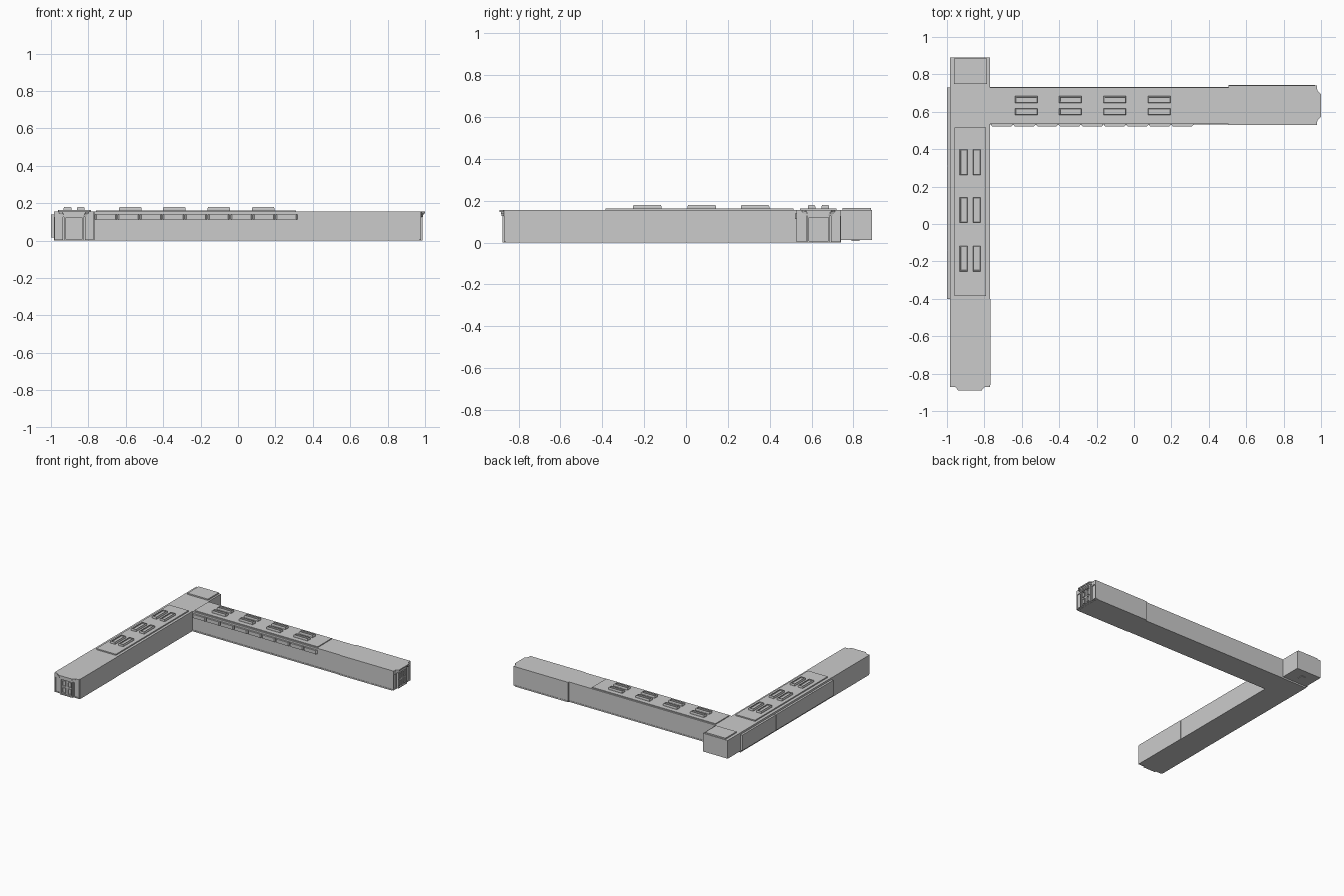
import bpy, bmesh

if "Cube" in bpy.data.objects:
    bpy.data.objects.remove(bpy.data.objects["Cube"])


def finish(bm, name):
    bmesh.ops.recalc_face_normals(bm, faces=bm.faces[:])
    me = bpy.data.meshes.new(name)
    bm.to_mesh(me)
    bm.free()
    ob = bpy.data.objects.new(name, me)
    bpy.context.collection.objects.link(ob)
    return ob


def add_prism(bm, pts, z0, z1):
    lo = [bm.verts.new((x, y, z0)) for x, y in pts]
    hi = [bm.verts.new((x, y, z1)) for x, y in pts]
    n = len(pts)
    bm.faces.new(lo[::-1])
    top = bm.faces.new(hi)
    for i in range(n):
        j = (i + 1) % n
        bm.faces.new((lo[i], lo[j], hi[j], hi[i]))
    return top


def add_box(bm, x0, x1, y0, y1, z0, z1):
    return add_prism(bm, [(x0, y0), (x1, y0), (x1, y1), (x0, y1)], z0, z1)


def box(name, *b):
    bm = bmesh.new()
    add_box(bm, *b)
    return finish(bm, name)


def skylight(name, cx, cy, w, d, z0):
    # raised kerb with a chamfered rim and sunken pane
    bm = bmesh.new()
    top = add_box(bm, cx - w/2, cx + w/2, cy - d/2, cy + d/2, z0 - 0.002, 0.173)
    bm.normal_update()
    for thick, depth in ((0.004, 0.006), (0.004, 0), (0.001, -0.008)):
        bmesh.ops.inset_individual(bm, faces=[top], thickness=thick, depth=depth)
        bm.normal_update()
    return finish(bm, name)


def facade(prefix, place):
    # local frame: u across the end, d outward, z up
    def part(name, shapes):
        bm = bmesh.new()
        for pts, z0, z1 in shapes:
            add_prism(bm, [place(u, d) for u, d in pts], z0, z1)
        finish(bm, prefix + "_" + name)

    def rect(u0, u1, d0, d1, z0, z1):
        return ([(u0, d0), (u1, d0), (u1, d1), (u0, d1)], z0, z1)

    def frame(u0, u1, d0, d1, z0, z1, t):
        return [rect(u0, u0 + t, d0, d1, z0, z1), rect(u1 - t, u1, d0, d1, z0, z1),
                rect(u0 + t, u1 - t, d0, d1, z0, z0 + t),
                rect(u0 + t, u1 - t, d0, d1, z1 - t, z1)]

    def bay(half, depth):
        return [(-0.106, -0.012), (0.106, -0.012), (0.106, 0), (half, 0.001),
                (half - 0.018, depth), (0.018 - half, depth), (-half, 0.001), (-0.106, 0)]

    # stepped cornice with projecting centre
    part("cornice", [(bay(0.066, 0.010), 0.127, 0.136), (bay(0.073, 0.014), 0.136, 0.146),
                     (bay(0.079, 0.020), 0.146, 0.155)])
    # side panels with borders
    sides = []
    for s in (-1, 1):
        a, b = sorted((s * 0.058, s * 0.105))
        sides += frame(a, b, -0.012, 0, 0.004, 0.127, 0.006)
        sides.append(rect(a + 0.005, b - 0.005, -0.012, -0.007, 0.009, 0.122))
    part("side_panels", sides)
    # central surround and door wall
    part("surround", frame(-0.053, 0.053, -0.012, 0.007, 0.001, 0.127, 0.007))
    part("door_wall", [rect(-0.047, 0.047, -0.012, -0.003, 0.007, 0.121)])
    # four framed windows
    wins = []
    for u in (-0.024, 0.024):
        for z0, z1 in ((0.016, 0.058), (0.070, 0.112)):
            wins += frame(u - 0.014, u + 0.014, -0.004, 0.003, z0, z1, 0.004)
    part("windows", wins)


# main walls
box("west_wing", -0.984, -0.77, -0.40, 0.73, 0.0, 0.155)
box("west_wing_end", -0.985, -0.768, -0.861, -0.40, 0.0, 0.155)
box("east_wing", -0.77, 0.505, 0.535, 0.73, 0.005, 0.155)
box("east_wing_end", 0.505, 0.967, 0.53, 0.74, 0.006, 0.155)
box("east_plinth", -0.77, 0.505, 0.532, 0.732, 0.0, 0.010)
box("east_end_plinth", 0.505, 0.967, 0.528, 0.742, 0.0, 0.010)

# corner block at the back
box("corner_block", -0.985, -0.77, 0.73, 0.89, 0.012, 0.155)
box("corner_roof", -0.962, -0.785, 0.748, 0.885, 0.154, 0.165)
box("corner_hatch", -0.90, -0.86, 0.79, 0.83, 0.008, 0.013)

# roof slabs
box("west_roof", -0.96, -0.79, -0.385, 0.515, 0.154, 0.164)
box("east_roof", -0.76, 0.31, 0.545, 0.72, 0.154, 0.162)

# outer wall panels on the west side
for i, (a, b) in enumerate(((-0.40, -0.142), (-0.138, 0.308), (0.312, 0.73))):
    box(f"west_panel_{i}", -1.0, -0.983, a, b, 0.018, 0.140)
box("west_panel_backing", -0.996, -0.983, -0.398, 0.728, 0.020, 0.138)

# row of chamfered window boxes facing the courtyard
for i in range(9):
    x0 = -0.765 + i * 0.1207
    x1 = x0 + 0.117
    bm = bmesh.new()
    add_prism(bm, [(x0, 0.537), (x0, 0.530), (x0 + 0.008, 0.521),
                   (x1 - 0.008, 0.521), (x1, 0.530), (x1, 0.537)], 0.112, 0.140)
    finish(bm, f"window_box_{i}")

# skylights in pairs
for i, y in enumerate((0.33, 0.075, -0.185)):
    for j, x in enumerate((-0.911, -0.841)):
        skylight(f"west_skylight_{i}_{j}", x, y, 0.042, 0.136, 0.164)
for i, x in enumerate((-0.575, -0.34, -0.102, 0.135)):
    for j, y in enumerate((0.60, 0.666)):
        skylight(f"east_skylight_{i}_{j}", x, y, 0.12, 0.036, 0.162)

# entrance ends of both wings
facade("south_entrance", lambda u, d: (-0.877 + u, -0.871 - d))
facade("east_entrance", lambda u, d: (0.979 + d, 0.634 + u))
